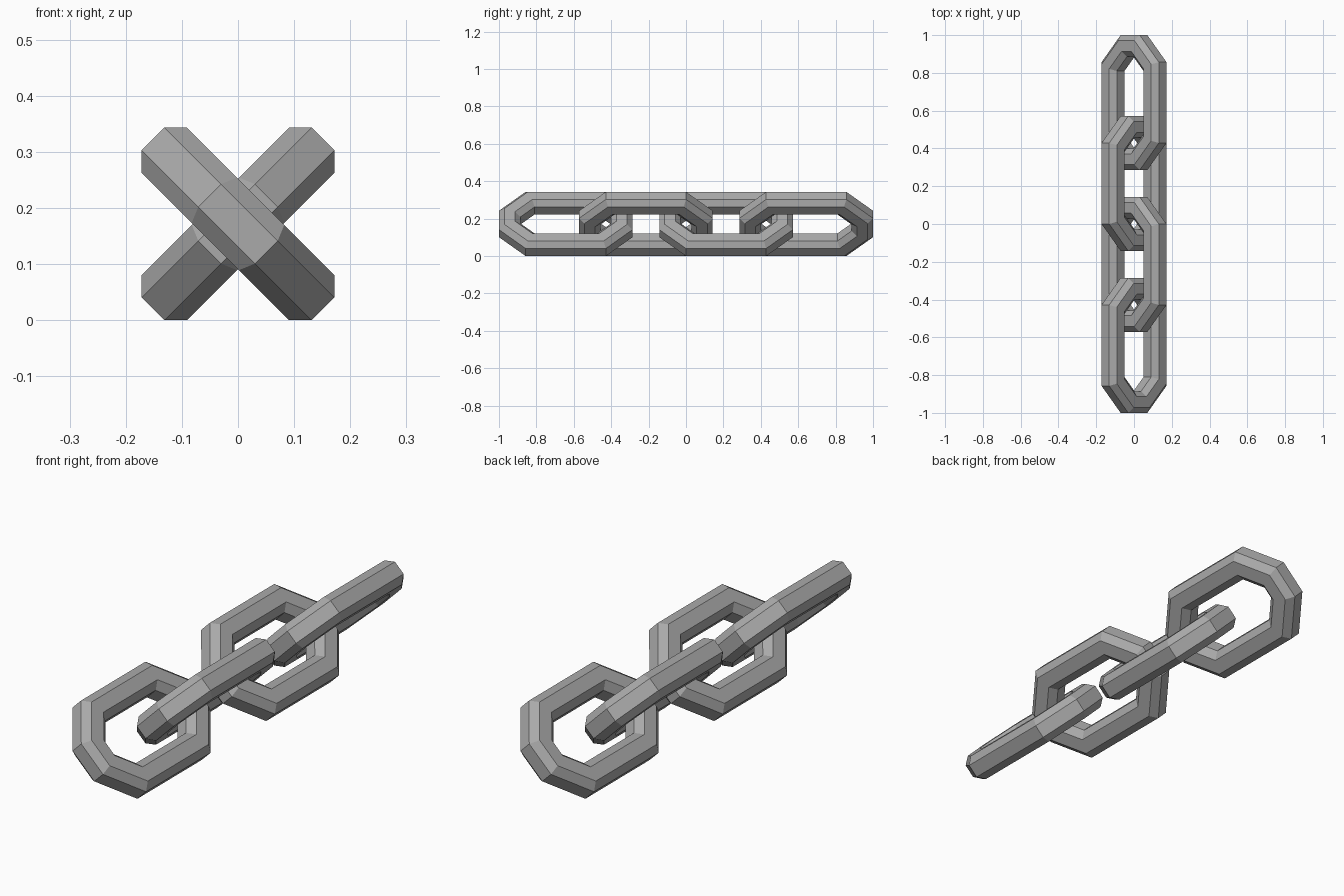
import bpy, bmesh, math
from mathutils import Vector, Matrix

cube = bpy.data.objects.get("Cube")
if cube:
    bpy.data.objects.remove(cube)

UNIT = 2 / 28            # the chain is 28 units long
BAR = 1.6 * UNIT         # thickness of the bar
CHAMFER = 0.4 * UNIT
PITCH = 6 * UNIT

steel = bpy.data.materials.new("grey steel")
steel.use_nodes = True
GREY = (0.4, 0.4, 0.4, 1)
steel.diffuse_color = GREY
steel.node_tree.nodes["Principled BSDF"].inputs["Base Color"].default_value = GREY

# Outer outline of a link: a long octagon, counter-clockwise
quarter = [Vector((3, 3)), Vector((1, 5))]
outline = (quarter + [Vector((-p.x, p.y)) for p in reversed(quarter)]
           + [-p for p in quarter] + [Vector((p.x, -p.y)) for p in reversed(quarter)])
outline = [p * UNIT for p in outline]

# Bar section: a square with cut corners, as (depth inward, sideways)
h, c = BAR / 2, CHAMFER
section = [(0, h - c), (c, h), (BAR - c, h), (BAR, h - c),
           (BAR, c - h), (BAR - c, -h), (c, -h), (0, c - h)]


def inward(a, b):
    d = (b - a).normalized()
    return Vector((-d.y, d.x))


def make_link(name, y, tilt):
    bm = bmesh.new()
    rings = []
    count = len(outline)
    for i, p in enumerate(outline):
        n1 = inward(outline[i - 1], p)
        n2 = inward(p, outline[(i + 1) % count])
        mitre = (n1 + n2) / (1 + n1.dot(n2))
        rings.append([bm.verts.new((*(p + mitre * d), s)) for d, s in section])
    for i in range(count):
        r, q = rings[i], rings[(i + 1) % count]
        for j in range(len(section)):
            k = (j + 1) % len(section)
            bm.faces.new((r[j], r[k], q[k], q[j]))
    bmesh.ops.recalc_face_normals(bm, faces=bm.faces)
    mesh = bpy.data.meshes.new(name)
    bm.to_mesh(mesh)
    bm.free()
    mesh.materials.append(steel)
    link = bpy.data.objects.new(name, mesh)
    bpy.context.collection.objects.link(link)
    height = (3 * UNIT + h - c) * math.sqrt(0.5)
    link.matrix_world = Matrix.Translation((0, y, height)) @ Matrix.Rotation(tilt, 4, 'Y')


# Four links, turned alternately to each side
for i in range(4):
    make_link(f"chain_link_{i + 1}", (i - 1.5) * PITCH, math.radians(45 if i % 2 == 0 else -45))
